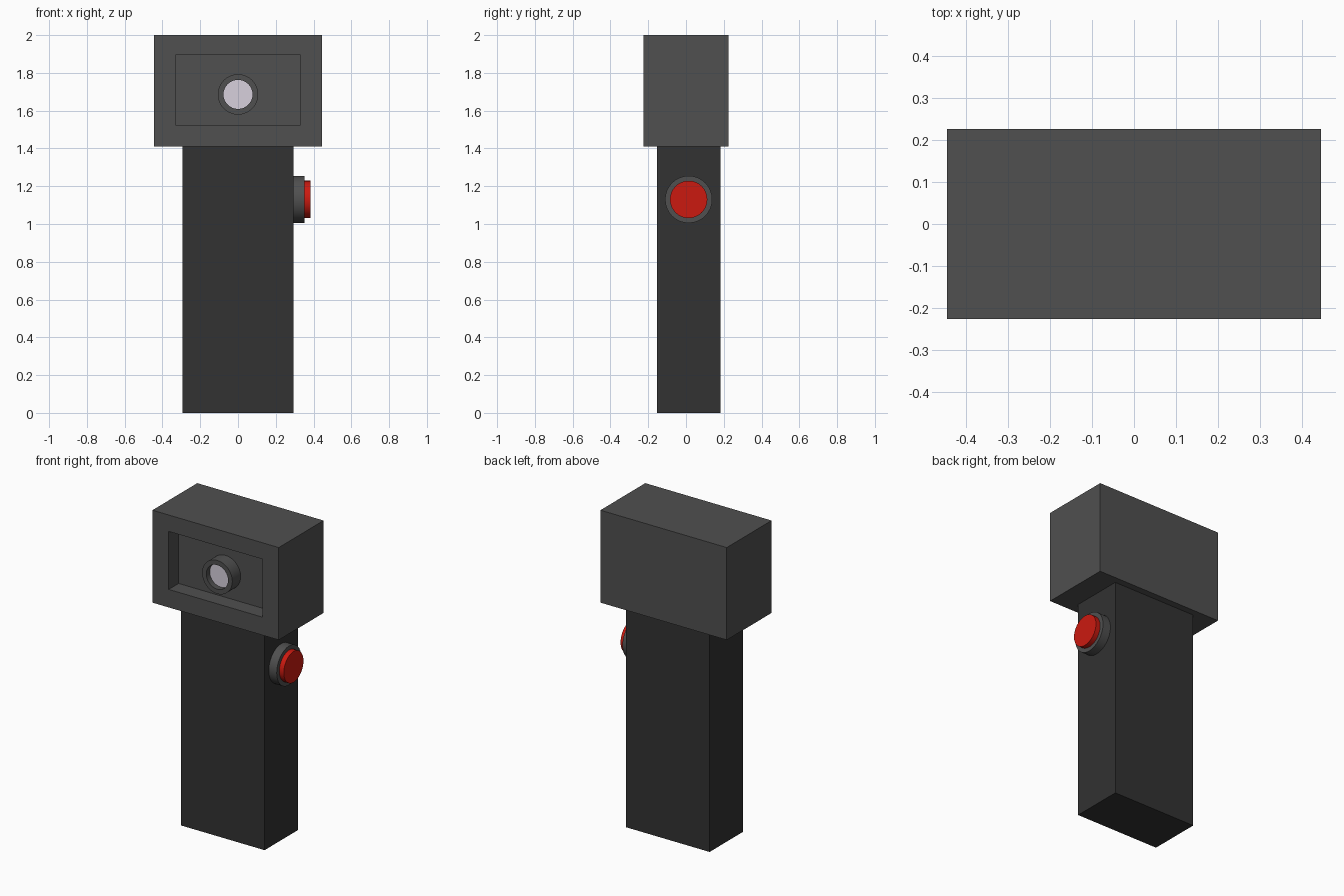
import bpy, bmesh, math
from mathutils import Matrix, Vector

if "Cube" in bpy.data.objects:
    bpy.data.objects.remove(bpy.data.objects["Cube"])


def material(name, rgb):
    m = bpy.data.materials.new(name)
    m.diffuse_color = (*rgb, 1)
    m.use_nodes = True
    m.node_tree.nodes["Principled BSDF"].inputs["Base Color"].default_value = m.diffuse_color
    return m


DARK = material("dark_plastic", (0.032, 0.032, 0.032))
GREY = material("grey_plastic", (0.08, 0.08, 0.08))
RED = material("red_button", (0.6, 0.01, 0.005))
GLASS = material("pale_glass", (0.68, 0.63, 0.72))


def finish(bm, name, mat, smooth=False):
    bmesh.ops.recalc_face_normals(bm, faces=bm.faces)
    me = bpy.data.meshes.new(name)
    bm.to_mesh(me)
    bm.free()
    me.materials.append(mat)
    ob = bpy.data.objects.new(name, me)
    bpy.context.collection.objects.link(ob)
    if smooth:
        bpy.ops.object.select_all(action='DESELECT')
        ob.select_set(True)
        bpy.context.view_layer.objects.active = ob
        bpy.ops.object.shade_smooth_by_angle(angle=math.radians(35))
    return ob


def box(lo, hi):
    lo, hi = Vector(lo), Vector(hi)
    bm = bmesh.new()
    bmesh.ops.create_cube(bm, size=1, matrix=Matrix.Translation((lo + hi) / 2)
                          @ Matrix.Diagonal((*(hi - lo), 1)))
    return bm


def lathe(name, profile, centre, direction, mat, segments=32):
    """Spin (radius, height) points about an axis through centre."""
    bm = bmesh.new()
    vs = [bm.verts.new((r, 0, h)) for r, h in profile]
    es = [bm.edges.new(pair) for pair in zip(vs, vs[1:])]
    bmesh.ops.spin(bm, geom=vs + es, cent=(0, 0, 0), axis=(0, 0, 1),
                   angle=math.tau, steps=segments)
    bmesh.ops.remove_doubles(bm, verts=bm.verts, dist=1e-5)
    turn = Vector((0, 0, 1)).rotation_difference(Vector(direction)).to_matrix().to_4x4()
    bm.transform(Matrix.Translation(centre) @ turn)
    return finish(bm, name, mat, smooth=True)


# Handle
finish(box((-0.295, -0.153, 0), (0.295, 0.183, 1.41)), "handle", DARK)

# Head with a rectangular recess in the front
head = box((-0.446, -0.226, 1.41), (0.446, 0.226, 2.0))
front = min(head.faces, key=lambda f: f.calc_center_median().y)
bmesh.ops.inset_region(head, faces=[front], thickness=0.1)
for v in front.verts:
    v.co.x = math.copysign(0.331, v.co.x)
    v.co.z = 1.895 if v.co.z > 1.7 else 1.525
floor = bmesh.ops.extrude_discrete_faces(head, faces=[front])["faces"][0]
bmesh.ops.translate(head, verts=floor.verts, vec=(0, 0.1, 0))
finish(head, "head", GREY)

# Lens barrel and glass inside the recess
lens = (0, -0.126, 1.686)
lathe("lens_barrel", [(0.107, 0), (0.107, 0.084), (0.077, 0.084), (0.077, 0.04)],
      lens, (0, -1, 0), GREY)
lathe("lens_glass", [(0.077, 0), (0.077, 0.049), (0, 0.049)], lens, (0, -1, 0), GLASS)

# Side button and its collar
side = (0.295, 0.014, 1.13)
lathe("button_collar", [(0.125, 0), (0.125, 0.056), (0, 0.056)], side, (1, 0, 0), GREY)
lathe("button", [(0.099, 0.05), (0.099, 0.088), (0, 0.088)], side, (1, 0, 0), RED)
